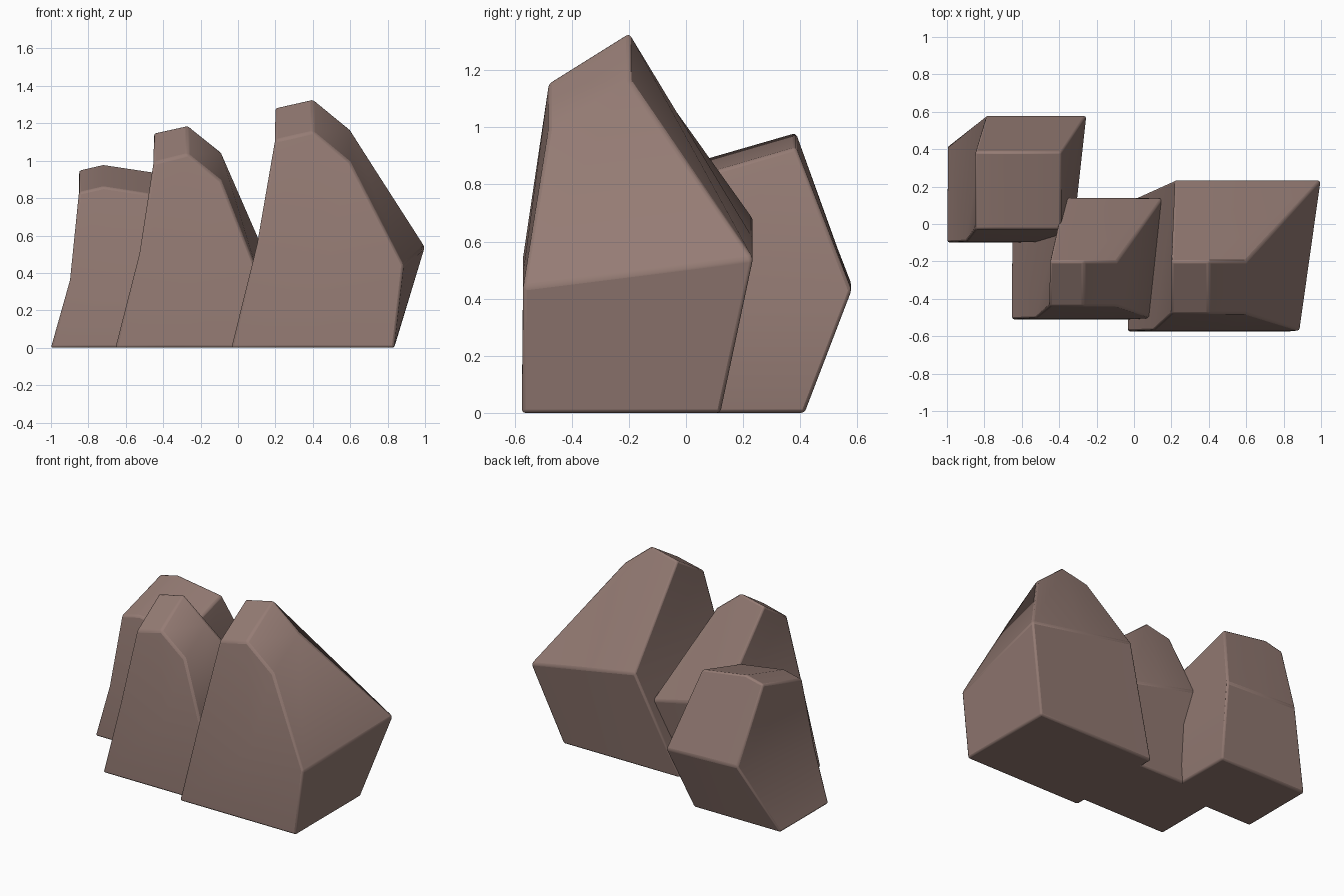
import bpy, bmesh

if "Cube" in bpy.data.objects:
    bpy.data.objects.remove(bpy.data.objects["Cube"])

stone = bpy.data.materials.new("stone")
stone.diffuse_color = (0.30, 0.20, 0.175, 1)
stone.use_nodes = True
stone.node_tree.nodes["Principled BSDF"].inputs["Base Color"].default_value = stone.diffuse_color


def rock(name, base, mid_front, mid_back, top_x, front, ridge):
    """Leaning boulder from three rings: base, widest waist, sloped crown.
    base: x0,x1,y0,y1; mid_*: y, left x,z, right x,z; crown rows: y, z left/middle/right"""
    def waist(row):
        y, xl, zl, xr, zr = row
        return [(xl, y, zl), ((xl + xr) / 2, y, (zl + zr) / 2), (xr, y, zr)]

    def crown(row):
        return [(x, row[0], z) for x, z in zip(top_x, row[1:])]

    x0, x1, y0, y1 = base
    xm = (x0 + x1) / 2
    bottom = [(x, y0, 0) for x in (x0, xm, x1)] + [(x, y1, 0) for x in (x1, xm, x0)]
    middle = waist(mid_front) + waist(mid_back)[::-1]
    top = crown(front) + crown(ridge)[::-1]

    bm = bmesh.new()
    rings = [[bm.verts.new(p) for p in ring] for ring in (bottom, middle, top)]
    for a, b in zip(rings, rings[1:]):
        for i in range(6):
            j = (i + 1) % 6
            bm.faces.new((a[i], a[j], b[j], b[i]))
    for ring in (rings[0], rings[2]):
        bm.faces.new((ring[0], ring[1], ring[4], ring[5]))
        bm.faces.new((ring[1], ring[2], ring[3], ring[4]))
    bmesh.ops.recalc_face_normals(bm, faces=bm.faces)
    mesh = bpy.data.meshes.new(name)
    bm.to_mesh(mesh)
    bm.free()
    mesh.materials.append(stone)
    obj = bpy.data.objects.new(name, mesh)
    bpy.context.collection.objects.link(obj)

    # slightly worn edges
    bevel = obj.modifiers.new("worn_edges", 'BEVEL')
    bevel.width = 0.012
    bevel.segments = 2
    bevel.limit_method = 'ANGLE'
    bevel.angle_limit = 0.6
    bpy.ops.object.select_all(action='DESELECT')
    obj.select_set(True)
    bpy.context.view_layer.objects.active = obj
    bpy.ops.object.shade_smooth_by_angle(angle=0.6)
    return obj


# tall right rock
rock("large_rock", (-0.035, 0.835, -0.575, 0.12),
     (-0.57, 0.10, 0.55, 0.885, 0.44), (0.235, 0.22, 0.68, 1.0, 0.54),
     (0.2, 0.4, 0.6), (-0.48, 1.11, 1.155, 0.99), (-0.2, 1.285, 1.33, 1.165))

# middle rock
rock("middle_rock", (-0.655, 0.06, -0.51, 0.04),
     (-0.505, -0.53, 0.50, 0.105, 0.40), (0.14, -0.37, 0.60, 0.155, 0.48),
     (-0.45, -0.27, -0.09), (-0.44, 0.99, 1.035, 0.89), (-0.2, 1.15, 1.19, 1.045))

# low rear rock on the left
rock("small_rock", (-1.0, -0.35, -0.1, 0.415),
     (-0.095, -0.9, 0.36, -0.33, 0.34), (0.58, -0.79, 0.45, -0.255, 0.43),
     (-0.85, -0.72, -0.39), (-0.03, 0.83, 0.86, 0.81), (0.385, 0.95, 0.98, 0.93))
